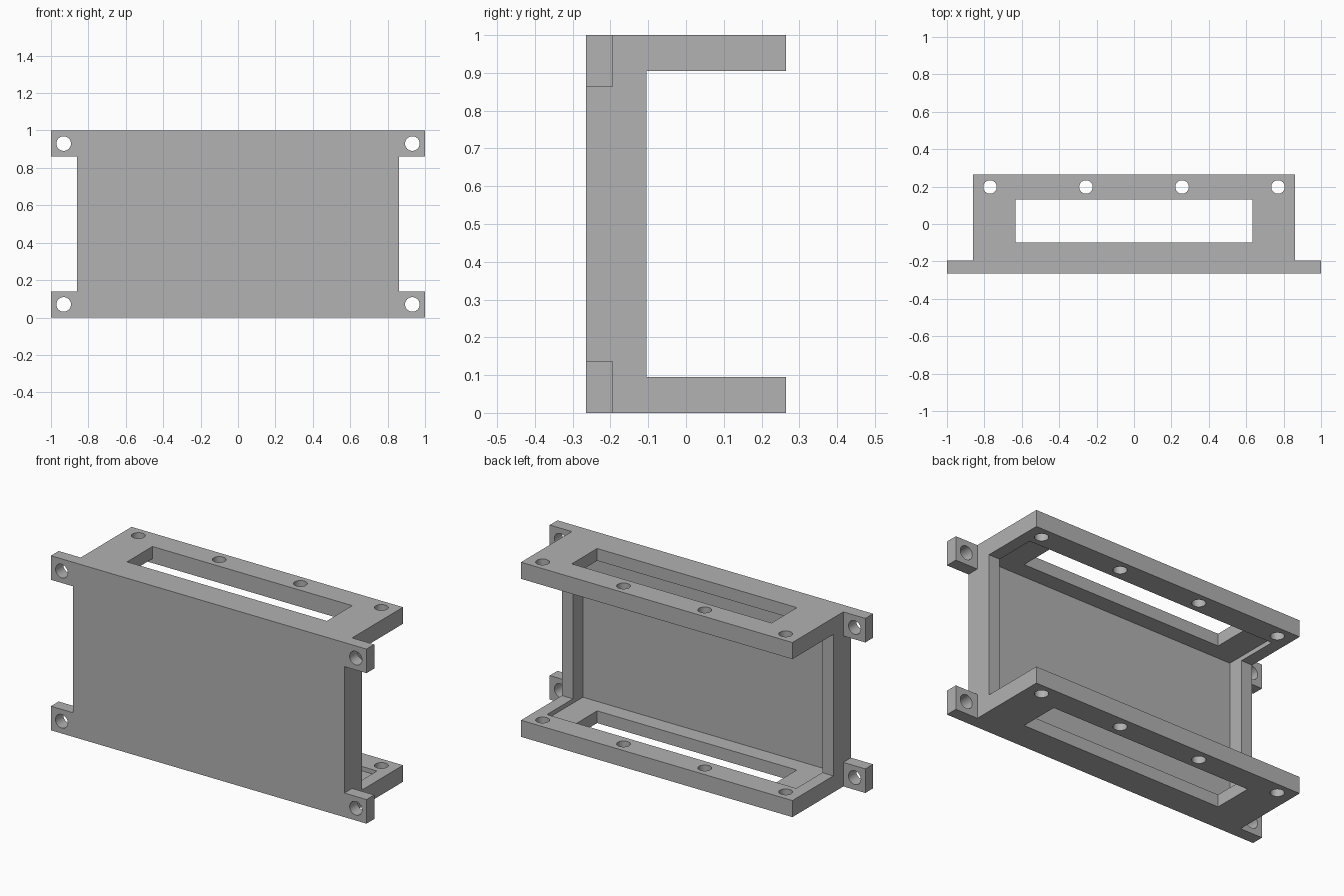
import bpy
import math

cube = bpy.data.objects.get("Cube")
if cube:
    bpy.data.objects.remove(cube, do_unlink=True)

grey = bpy.data.materials.new("plain_grey")
grey.use_nodes = True
colour = (0.445, 0.445, 0.445, 1)
grey.diffuse_color = colour
grey.node_tree.nodes["Principled BSDF"].inputs["Base Color"].default_value = colour


def box(name, x, y, z):
    """Box from (min, max) ranges on each axis."""
    spans = (x, y, z)
    bpy.ops.mesh.primitive_cube_add(size=1, location=[(a + b) / 2 for a, b in spans])
    ob = bpy.context.object
    ob.name = name
    ob.scale = [b - a for a, b in spans]
    bpy.ops.object.transform_apply(location=True, rotation=True, scale=True)
    ob.data.materials.append(grey)
    return ob


def drill(name, location, radius, depth, turn=0):
    bpy.ops.mesh.primitive_cylinder_add(vertices=32, radius=radius, depth=depth,
                                        location=location, rotation=(turn, 0, 0))
    ob = bpy.context.object
    ob.name = name
    ob.data.materials.append(grey)
    return ob


def cut(target, cutter):
    cutter.hide_render = True
    mod = target.modifiers.new("cut", 'BOOLEAN')
    mod.operation = 'DIFFERENCE'
    mod.solver = 'EXACT'
    mod.object = cutter
    bpy.context.view_layer.objects.active = target
    bpy.ops.object.modifier_apply(modifier=mod.name)
    bpy.data.objects.remove(cutter, do_unlink=True)


HALF, DEPTH, WALL = 0.86, 0.265, 0.07    # body half width, half depth, wall
PLATE_BACK = -DEPTH + WALL
EAR = 0.138

bracket = box("mounting_bracket", (-1, 1), (-DEPTH, DEPTH), (0, 1))

# Trim both sides so only the four corner ears stand out
for side in (-1, 1):
    span = sorted((side * HALF, side * 1.2))
    cut(bracket, box("side_trim", span, (PLATE_BACK, 1), (-1, 2)))
    cut(bracket, box("ear_gap", span, (-1, 1), (EAR, 1 - EAR)))

# Open channel between the flanges, then the deeper cavity inside the walls
cut(bracket, box("channel", (-2, 2), (-0.105, 1), (0.095, 0.905)))
cut(bracket, box("cavity", (WALL - HALF, HALF - WALL), (PLATE_BACK, 0.13), (WALL, 1 - WALL)))

# Long windows through both flanges
cut(bracket, box("window", (-0.633, 0.633), (-0.1, 0.13), (-1, 2)))

# Row of screw holes through the flanges
for x in (-0.77, -0.257, 0.257, 0.77):
    cut(bracket, drill("flange_hole", (x, 0.198, 0.5), 0.036, 3))

# Screw holes through the ears
for x in (-0.932, 0.932):
    for z in (0.07, 0.93):
        cut(bracket, drill("ear_hole", (x, -0.23, z), 0.039, 0.5, math.pi / 2))

# Smooth only the hole walls
bpy.ops.object.select_all(action='DESELECT')
bracket.select_set(True)
bpy.context.view_layer.objects.active = bracket
bpy.ops.object.shade_smooth_by_angle(angle=math.radians(30))
